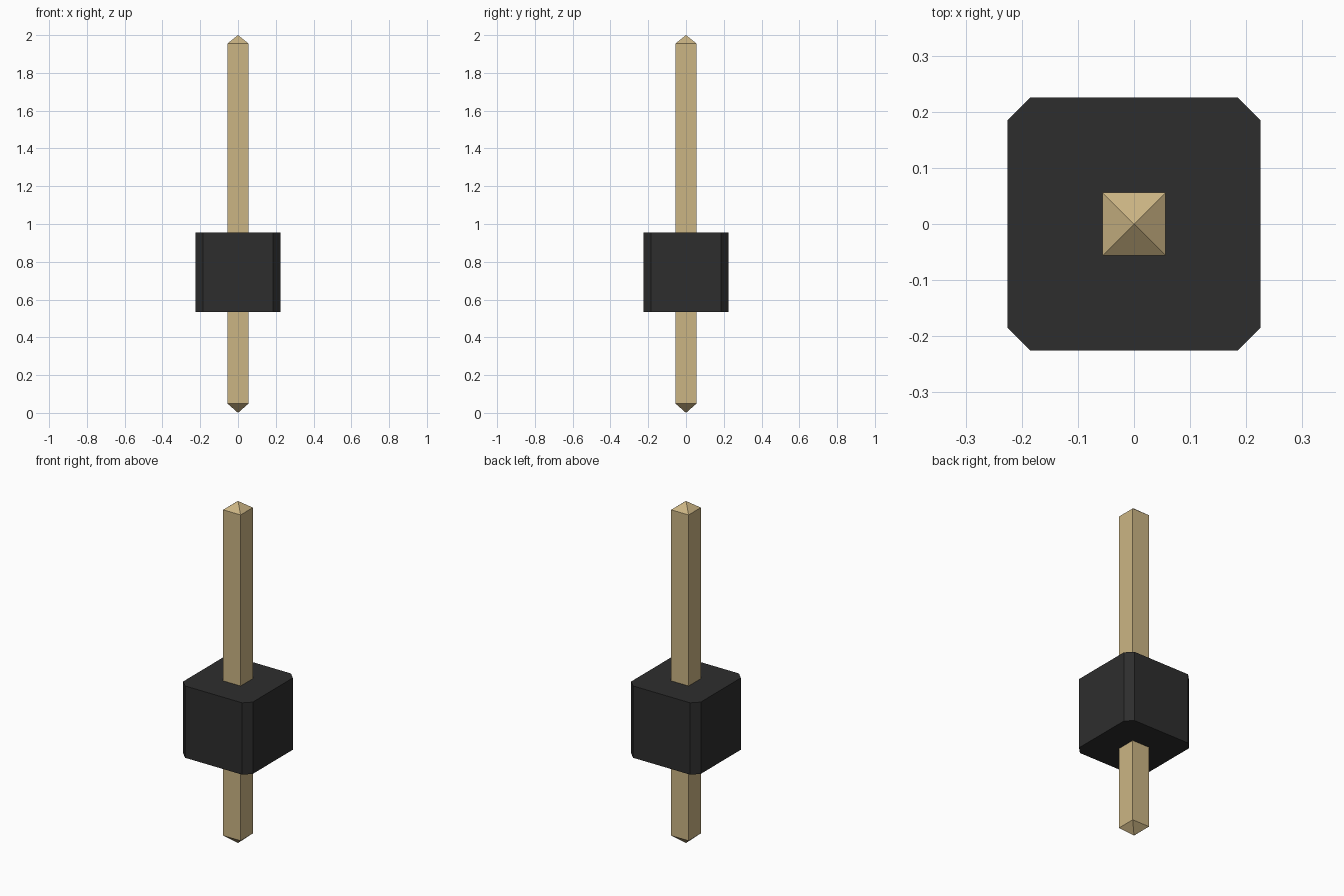
import bpy
import bmesh

old = bpy.data.objects.get("Cube")
if old:
    bpy.data.objects.remove(old, do_unlink=True)


def make_material(name, color):
    mat = bpy.data.materials.new(name)
    mat.use_nodes = True
    mat.diffuse_color = color
    mat.node_tree.nodes["Principled BSDF"].inputs["Base Color"].default_value = color
    return mat


def make_object(name, bm, mat):
    bmesh.ops.recalc_face_normals(bm, faces=bm.faces)
    mesh = bpy.data.meshes.new(name)
    bm.to_mesh(mesh)
    bm.free()
    mesh.materials.append(mat)
    obj = bpy.data.objects.new(name, mesh)
    bpy.context.collection.objects.link(obj)
    return obj


def box(width, bottom, top):
    bm = bmesh.new()
    bmesh.ops.create_cube(bm, size=1)
    bmesh.ops.scale(bm, vec=(width, width, top - bottom), verts=bm.verts)
    bmesh.ops.translate(bm, vec=(0, 0, (top + bottom) / 2), verts=bm.verts)
    return bm


brass = make_material("brass", (0.60, 0.46, 0.23, 1))
black = make_material("black plastic", (0.027, 0.027, 0.027, 1))

# Square pin, each end poked out to a pyramid point
bm = box(0.113, 0.05, 1.955)
ends = [f for f in bm.faces if abs(f.normal.z) > 0.9]
tips = bmesh.ops.poke(bm, faces=ends)["verts"]
for v in tips:
    v.co.z = 2 if v.co.z > 1 else 0
make_object("pin", bm, brass)

# Plastic housing with chamfered upright edges
bm = box(0.45, 0.535, 0.955)
uprights = [e for e in bm.edges if abs(e.verts[0].co.z - e.verts[1].co.z) > 0.1]
bmesh.ops.bevel(bm, geom=uprights, offset=0.04, segments=1, affect='EDGES')
make_object("housing", bm, black)
